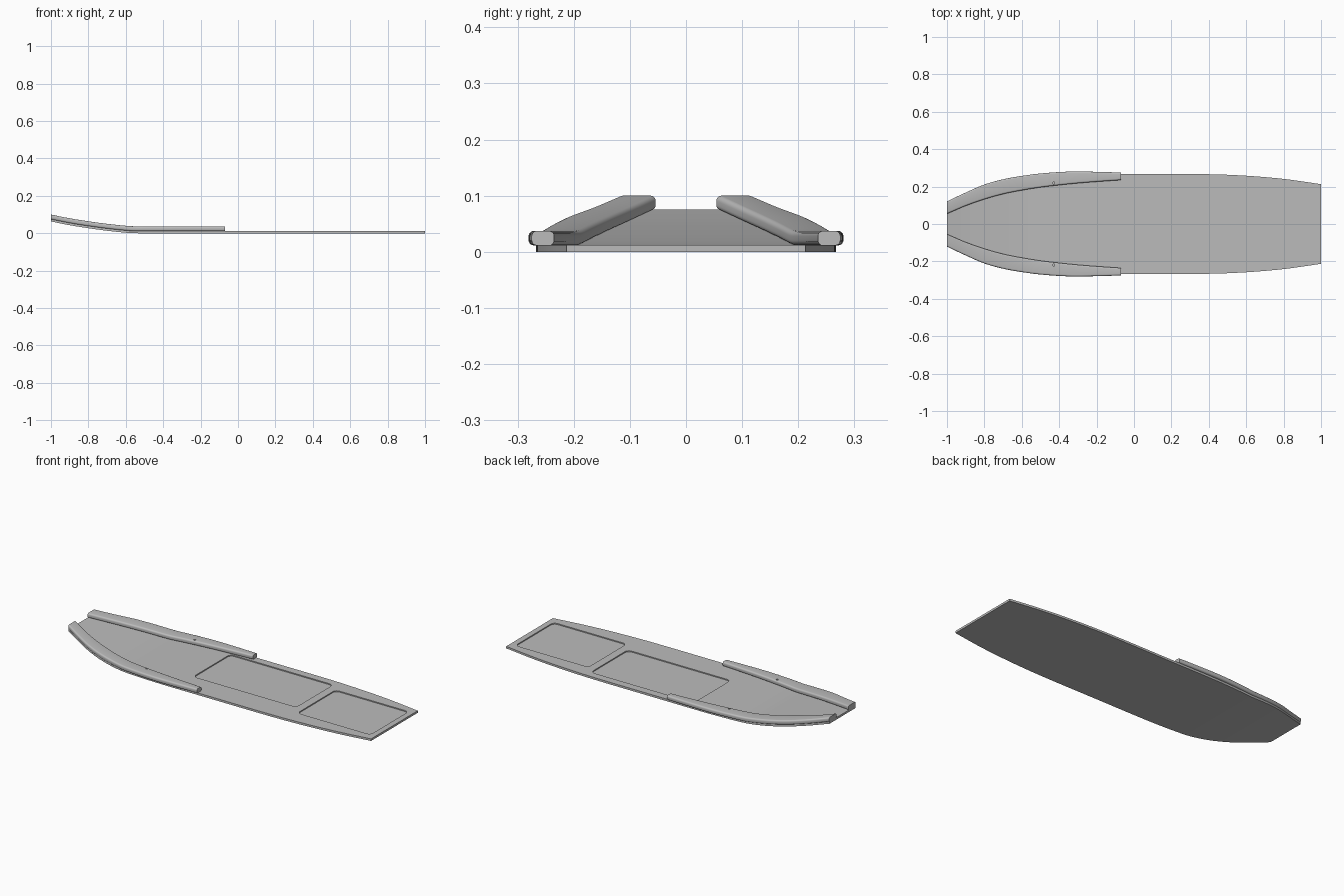
import bpy, bmesh, math

if "Cube" in bpy.data.objects:
    bpy.data.objects.remove(bpy.data.objects["Cube"])

grey = bpy.data.materials.new("plain grey")
grey.diffuse_color = (0.5, 0.5, 0.5, 1)
grey.use_nodes = True
grey.node_tree.nodes["Principled BSDF"].inputs["Base Color"].default_value = grey.diffuse_color

# Control points: (x, value)
HALF_WIDTH = [(-1, .118), (-.9, .163), (-.8, .205), (-.7, .234), (-.6, .25), (-.45, .262),
              (-.3, .267), (0, .267), (.4, .266), (.6, .258), (.8, .241), (1, .213)]
RAIL_OUTER = [(-1, .121), (-.9, .168), (-.8, .211), (-.7, .239), (-.6, .257), (-.5, .27),
              (-.35, .28), (-.2, .279), (-.07, .275)]
RAIL_INNER = [(-1, .054), (-.9, .097), (-.8, .132), (-.7, .16), (-.6, .18), (-.5, .196),
              (-.4, .208), (-.3, .218), (-.2, .226), (-.07, .235)]
RISE = [(-1, .063), (-.9, .043), (-.8, .027), (-.7, .0135), (-.6, .003), (-.55, 0), (-.5, 0), (1, 0)]
THICK = .012


def sample(pts, x):
    """Smooth curve through the control points."""
    n = len(pts)

    def slope(i):
        a, b = pts[max(i - 1, 0)], pts[min(i + 1, n - 1)]
        return (b[1] - a[1]) / (b[0] - a[0])
    i = max(k for k in range(n - 1) if k == 0 or pts[k][0] <= x + 1e-9)
    (x0, v0), (x1, v1) = pts[i], pts[i + 1]
    h = x1 - x0
    t = (x - x0) / h
    return ((2*t**3 - 3*t*t + 1) * v0 + (t**3 - 2*t*t + t) * h * slope(i)
            + (3*t*t - 2*t**3) * v1 + (t**3 - t*t) * h * slope(i + 1))


def rise(x):
    return max(0, sample(RISE, x)) if x < -.55 else 0


def loft(name, rings):
    """Closed skin through equal-length rings, capped at both ends."""
    bm = bmesh.new()
    rows = [[bm.verts.new(p) for p in r] for r in rings]
    n = len(rows[0])
    for a, b in zip(rows, rows[1:]):
        for k in range(n):
            bm.faces.new((a[k], a[(k + 1) % n], b[(k + 1) % n], b[k]))
    bm.faces.new(rows[0])
    bm.faces.new(rows[-1])
    bmesh.ops.recalc_face_normals(bm, faces=bm.faces)
    me = bpy.data.meshes.new(name)
    bm.to_mesh(me)
    bm.free()
    me.materials.append(grey)
    ob = bpy.data.objects.new(name, me)
    bpy.context.collection.objects.link(ob)
    return ob


def rounded_rect(a0, a1, b0, b1, r, steps=5):
    pts = []
    corners = [(a1 - r, b1 - r), (a0 + r, b1 - r), (a0 + r, b0 + r), (a1 - r, b0 + r)]
    for q, (a, b) in enumerate(corners):
        for k in range(steps + 1):
            t = math.pi / 2 * (q + k / steps)
            pts.append((a + r * math.cos(t), b + r * math.sin(t)))
    return pts


def activate(ob):
    bpy.ops.object.select_all(action='DESELECT')
    ob.select_set(True)
    bpy.context.view_layer.objects.active = ob


def cut(ob, cutter):
    mod = ob.modifiers.new("cut", 'BOOLEAN')
    mod.operation, mod.solver, mod.object = 'DIFFERENCE', 'EXACT', cutter
    activate(ob)
    bpy.ops.object.modifier_apply(modifier=mod.name)
    bpy.data.objects.remove(cutter)


def smooth(ob):
    activate(ob)
    bpy.ops.object.shade_smooth_by_angle(angle=math.radians(30))


# Deck: thin board with an upturned bow
rings = []
for i in range(61):
    x = -1 + 2 * i / 60
    w, z = sample(HALF_WIDTH, x), rise(x)
    rings.append([(x, -w, z), (x, w, z), (x, w, z + THICK), (x, -w, z + THICK)])
deck = loft("deck", rings)

# Shallow rounded recesses in the deck top
for x0, x1, y0, y1 in [(-.205, .453, -.115, .222), (.5, .967, -.172, .177)]:
    outline = rounded_rect(x0, x1, y0, y1, .025)
    cut(deck, loft("recess_cutter", [[(x, y, z) for x, y in outline] for z in (.006, .05)]))
smooth(deck)

# Side rails following the deck edge, each with a small pin hole
for side, name in ((-1, "front_rail"), (1, "back_rail")):
    rings = []
    for i in range(41):
        x = -1 + .93 * i / 40
        z = rise(x)
        sec = rounded_rect(sample(RAIL_INNER, x), sample(RAIL_OUTER, x), z + .0115, z + .037, .009)
        rings.append([(x, side * y, h) for y, h in sec])
    rail = loft(name, rings)
    hole = [(-.43 + .006 * math.cos(k * math.pi / 6), side * .219 + .006 * math.sin(k * math.pi / 6))
            for k in range(12)]
    cut(rail, loft("hole_cutter", [[(x, y, z) for x, y in hole] for z in (.02, .06)]))
    smooth(rail)
